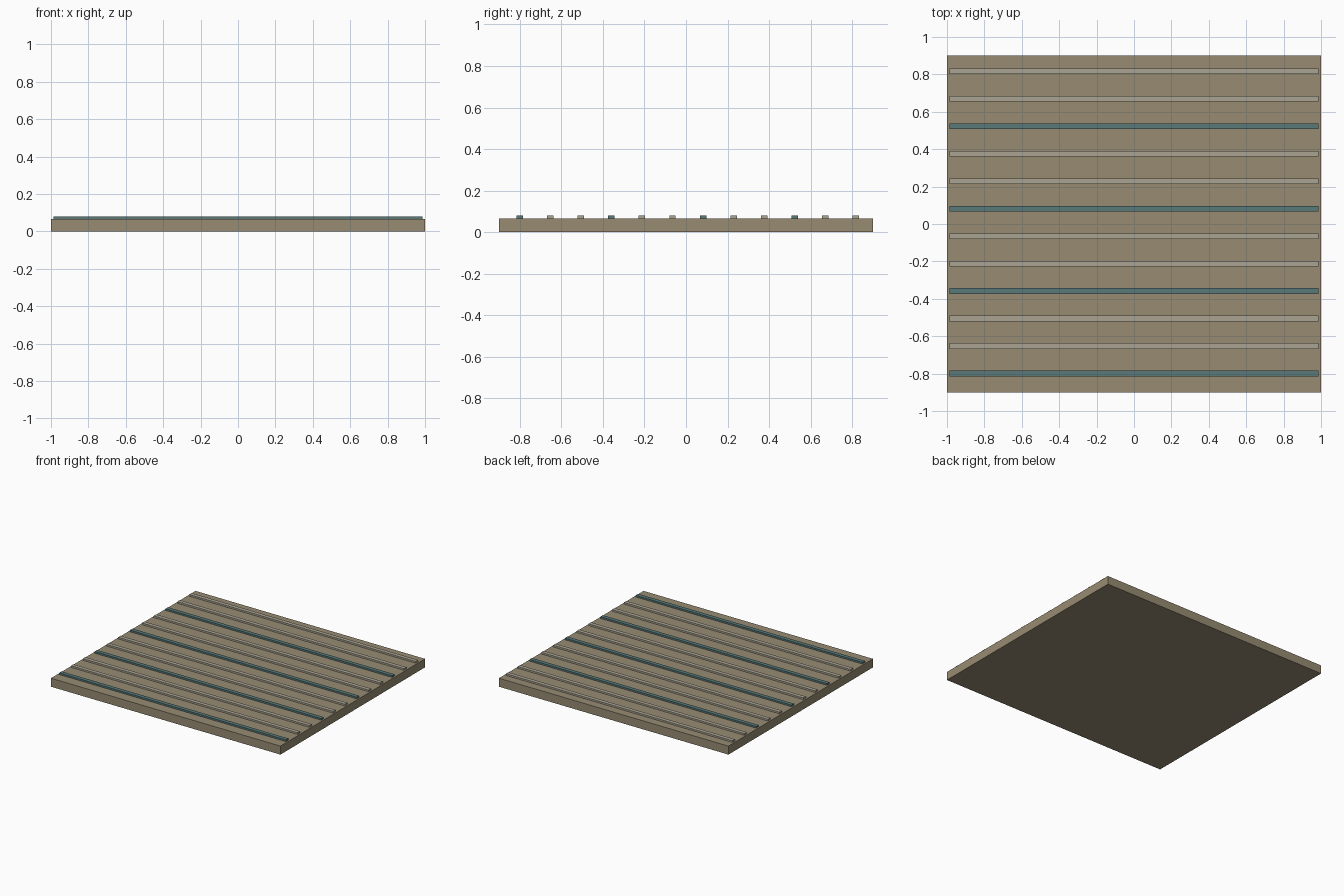
import bpy

if "Cube" in bpy.data.objects:
    bpy.data.objects.remove(bpy.data.objects["Cube"])


def material(name, rgb):
    m = bpy.data.materials.new(name)
    m.diffuse_color = (*rgb, 1)
    m.use_nodes = True
    m.node_tree.nodes["Principled BSDF"].inputs["Base Color"].default_value = m.diffuse_color
    return m


def box(name, size, centre, mat):
    bpy.ops.mesh.primitive_cube_add(size=1, location=centre)
    ob = bpy.context.object
    ob.name = name
    ob.scale = size
    bpy.ops.object.transform_apply(location=False, rotation=False, scale=True)
    ob.data.materials.append(mat)
    return ob


tan = material("tan", (0.31, 0.26, 0.17))
pale = material("pale_stone", (0.40, 0.37, 0.29))
teal = material("teal", (0.10, 0.19, 0.19))

SLAB_TOP, STRIP_TOP = 0.067, 0.08

# Base slab
box("base_slab", (2, 1.8, SLAB_TOP), (0, 0, SLAB_TOP / 2), tan)

# Raised strips, every third one teal
strip_bottom = SLAB_TOP - 0.004
for i in range(12):
    y = -0.80 + i * 0.147
    box(f"strip_{i + 1}", (1.975, 0.031, STRIP_TOP - strip_bottom),
        (0, y, (STRIP_TOP + strip_bottom) / 2), teal if i % 3 == 0 else pale)
